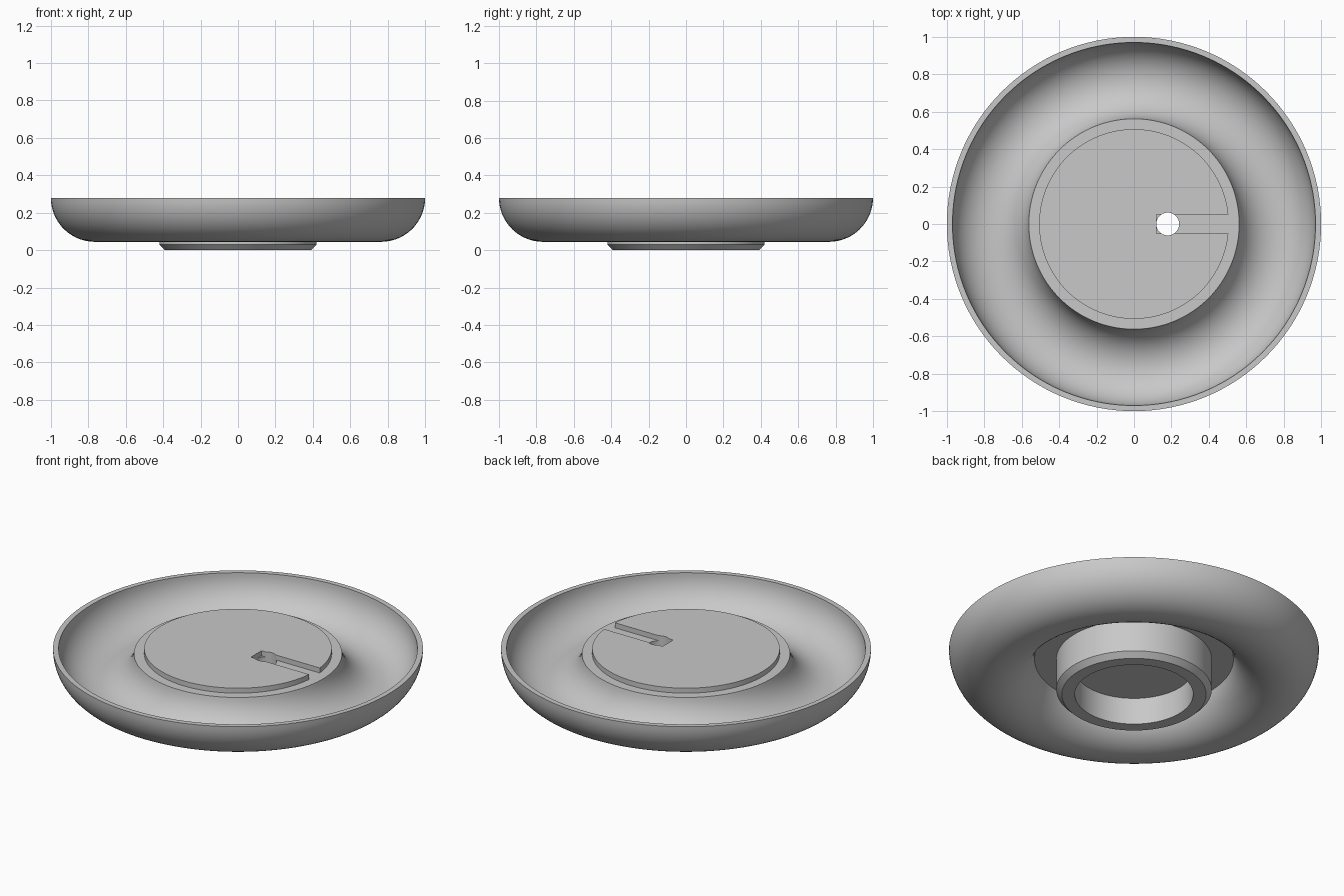
import bpy, bmesh, math
from mathutils import Vector

cube = bpy.data.objects.get("Cube")
if cube:
    bpy.data.objects.remove(cube, do_unlink=True)

# Single material
grey = bpy.data.materials.new("plain_grey")
grey.use_nodes = True
COLOUR = (0.58, 0.58, 0.58, 1)
grey.diffuse_color = COLOUR
grey.node_tree.nodes["Principled BSDF"].inputs["Base Color"].default_value = COLOUR

# Main dimensions
SEGMENTS = 128
TUBE_R, RIM_Z = 0.765, 0.28          # centre of the rounded trough section
OUTER, INNER = 0.235, 0.205          # trough radii below and above
STEP_Z, RECESS_Z = 0.25, 0.22


def arc(radius, z_start, steps=28):
    """Trough section from the hub side at z_start round to the rim."""
    a0 = math.pi + math.asin((RIM_Z - z_start) / radius)
    a1 = 2 * math.pi
    return [(TUBE_R + radius * math.cos(a), RIM_Z + radius * math.sin(a))
            for a in (a0 + (a1 - a0) * i / steps for i in range(steps + 1))]


def make_object(name, bm):
    mesh = bpy.data.meshes.new(name)
    bmesh.ops.recalc_face_normals(bm, faces=bm.faces)
    bm.to_mesh(mesh)
    bm.free()
    mesh.materials.append(grey)
    obj = bpy.data.objects.new(name, mesh)
    bpy.context.collection.objects.link(obj)
    return obj


def lathe(name, profile):
    bm = bmesh.new()
    verts = [bm.verts.new((r, 0, z)) for r, z in profile]
    edges = [bm.edges.new(pair) for pair in zip(verts, verts[1:])]
    bmesh.ops.spin(bm, geom=verts + edges, cent=(0, 0, 0), axis=(0, 0, 1),
                   angle=2 * math.pi, steps=SEGMENTS, use_merge=True)
    bmesh.ops.remove_doubles(bm, verts=bm.verts, dist=1e-5)
    return make_object(name, bm)


def cut(target, cutter):
    bpy.context.view_layer.objects.active = target
    mod = target.modifiers.new("cut", 'BOOLEAN')
    mod.operation, mod.solver, mod.object = 'DIFFERENCE', 'EXACT', cutter
    bpy.ops.object.modifier_apply(modifier=mod.name)
    bpy.data.objects.remove(cutter, do_unlink=True)


# Dish: hollow spigot, recess, trough shell, rim, step and raised plate
spigot = [(0, 0.16), (0.32, 0.16), (0.32, 0), (0.39, 0), (0.42, 0.03), (0.42, RECESS_Z)]
plate = [(0.507, STEP_Z), (0.507, RIM_Z), (0, RIM_Z)]
dish = lathe("dish", spigot + arc(OUTER, RECESS_Z) + arc(INNER, STEP_Z)[::-1] + plate)

# Slot running from the hole out through the plate edge
bm = bmesh.new()
bmesh.ops.create_cube(bm, size=1)
bmesh.ops.scale(bm, vec=Vector((0.42, 0.1, 0.1)), verts=bm.verts)
bmesh.ops.translate(bm, vec=Vector((0.33, 0, STEP_Z + 0.05)), verts=bm.verts)
cut(dish, make_object("slot_cutter", bm))

# Round hole through the hub
bm = bmesh.new()
bmesh.ops.create_cone(bm, cap_ends=True, segments=48, radius1=0.061, radius2=0.061, depth=0.6)
bmesh.ops.translate(bm, vec=Vector((0.18, 0, 0.35)), verts=bm.verts)
cut(dish, make_object("hole_cutter", bm))

bpy.ops.object.select_all(action='DESELECT')
dish.select_set(True)
bpy.context.view_layer.objects.active = dish
bpy.ops.object.shade_smooth_by_angle(angle=math.radians(30))
